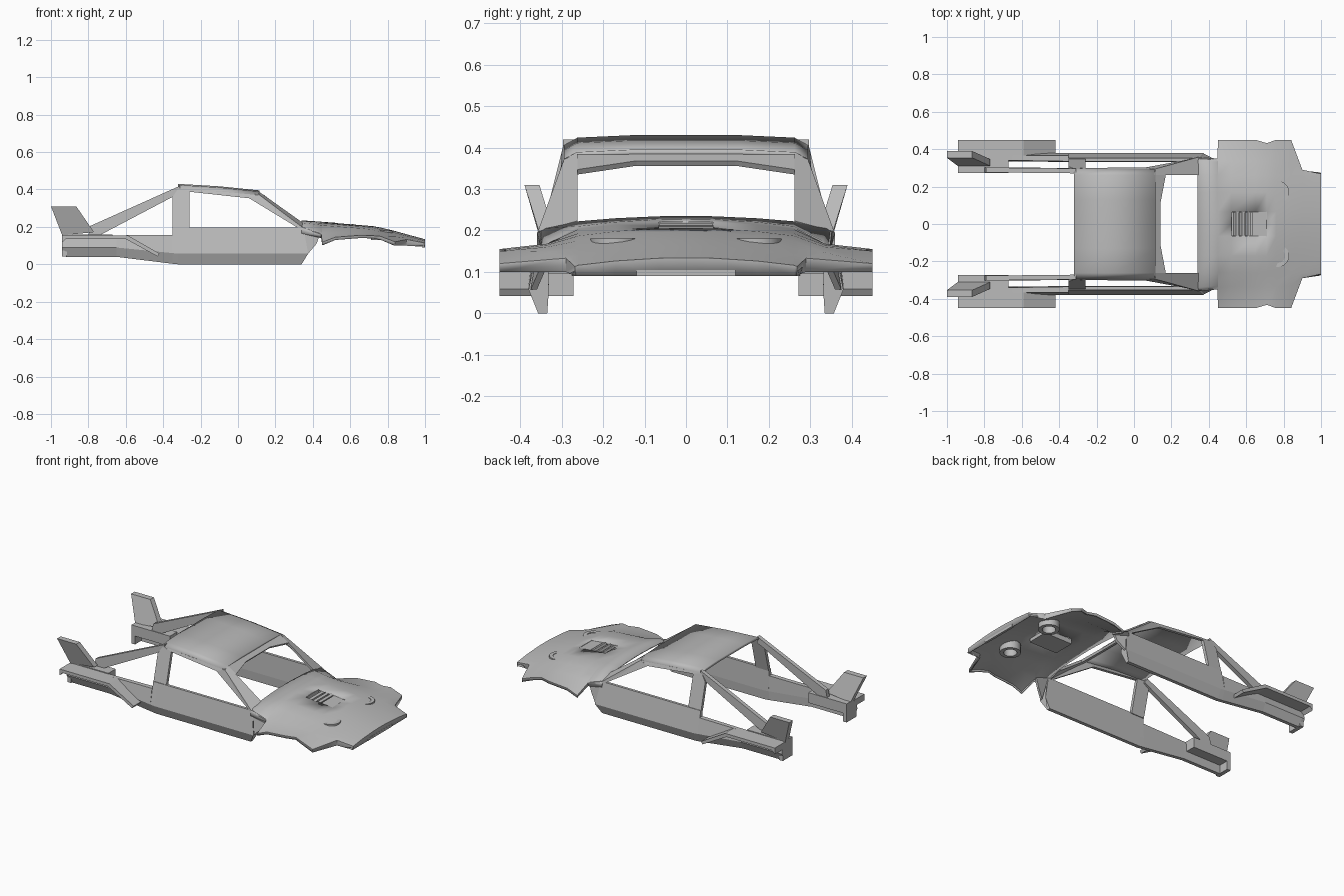
import bpy, bmesh, math
from mathutils import Vector

cube = bpy.data.objects.get("Cube")
if cube:
    bpy.data.objects.remove(cube, do_unlink=True)

grey = bpy.data.materials.new("body grey")
grey.use_nodes = True
grey.diffuse_color = (0.5, 0.5, 0.5, 1)
grey.node_tree.nodes["Principled BSDF"].inputs["Base Color"].default_value = (0.5, 0.5, 0.5, 1)


def finish(name, bm, recalc=True, smooth=None):
    if recalc:
        bmesh.ops.recalc_face_normals(bm, faces=bm.faces)
    mesh = bpy.data.meshes.new(name)
    bm.to_mesh(mesh)
    bm.free()
    mesh.materials.append(grey)
    if smooth:
        mesh.shade_smooth()
        mesh.set_sharp_from_angle(angle=math.radians(smooth))
    ob = bpy.data.objects.new(name, mesh)
    bpy.context.scene.collection.objects.link(ob)
    return ob


def loft(name, rings):
    """Join closed rings of points and cap both ends."""
    bm = bmesh.new()
    vs = [[bm.verts.new(p) for p in r] for r in rings]
    n = len(vs[0])
    for a, b in zip(vs, vs[1:]):
        for k in range(n):
            bm.faces.new((a[k], a[(k + 1) % n], b[(k + 1) % n], b[k]))
    bm.faces.new(vs[0])
    bm.faces.new(vs[-1])
    return finish(name, bm)


def prism(name, pts, offset):
    off = Vector(offset)
    return loft(name, [pts, [Vector(p) + off for p in pts]])


def box(name, x0, x1, y0, y1, z0, z1):
    return prism(name, [(x0, y0, z0), (x1, y0, z0), (x1, y1, z0), (x0, y1, z0)], (0, 0, z1 - z0))


def shell(name, rows, thickness, hole=None):
    """Skin half sections mirrored across y = 0, thickened downward."""
    bm = bmesh.new()
    grid = []
    for r in rows:
        full = [(x, -y, z) for x, y, z in reversed(r[1:])] + list(r)
        grid.append([bm.verts.new(p) for p in full])
    for a, b in zip(grid, grid[1:]):
        for j in range(len(a) - 1):
            mid = (a[j].co + b[j + 1].co) / 2
            if hole and hole(mid):
                continue
            bm.faces.new((a[j], b[j], b[j + 1], a[j + 1]))
    ob = finish(name, bm, recalc=False, smooth=28)
    mod = ob.modifiers.new("thickness", "SOLIDIFY")
    mod.thickness = thickness
    mod.offset = -1
    return ob


# Hood with flared front fenders: x, centre z, crease z, shoulder y z, edge y z, lip
VENT_Y, V0, V1 = 0.065, 0.52, 0.71
hood_spec = [
    (0.34, 0.235, 0.222, 0.34, 0.205, 0.36, 0.195, 0.03),
    (0.445, 0.228, 0.21, 0.33, 0.175, 0.35, 0.16, 0.02),
    (0.45, 0.227, 0.208, 0.34, 0.165, 0.45, 0.118, 0.015),
    (V0, 0.222, 0.203, 0.335, 0.168, 0.45, 0.145, 0.015),
    (0.65, 0.211, 0.193, 0.335, 0.168, 0.45, 0.155, 0.015),
    (V1, 0.206, 0.187, 0.335, 0.165, 0.432, 0.154, 0.015),
    (0.76, 0.197, 0.175, 0.335, 0.16, 0.45, 0.15, 0.018),
    (0.84, 0.178, 0.155, 0.33, 0.148, 0.45, 0.12, 0.02),
    (0.9, 0.161, 0.14, 0.28, 0.136, 0.29, 0.133, 0.033),
    (1.0, 0.134, 0.116, 0.262, 0.115, 0.268, 0.113, 0.02),
]
rows = []
for x, zc, zk, y4, z4, y5, z5, lip in hood_spec:
    r = [(x, y, zc + (zk - zc) * (y / 0.26) ** 2) for y in (0, VENT_Y, 0.17, 0.26)]
    rows.append(r + [(x, y4, z4), (x, y5, z5), (x, y5, z5 - lip)])
rows.append([(0.997, y, 0.09) for x, y, z in rows[-1]])
shell("hood", rows, 0.008, lambda m: abs(m.y) < VENT_Y and V0 < m.x < V1)

# Hood vent: recessed tray, slats and rear flap
box("vent_floor", V0, V1, -VENT_Y, VENT_Y, 0.176, 0.182)
for s in (-1, 1):
    box("vent_wall", V0, V1, s * VENT_Y - 0.003, s * VENT_Y + 0.003, 0.176, 0.205)
box("vent_back_wall", V0 - 0.003, V0 + 0.003, -VENT_Y, VENT_Y, 0.176, 0.22)
box("vent_front_wall", V1 - 0.003, V1 + 0.003, -VENT_Y, VENT_Y, 0.176, 0.204)
for i in range(3):
    x = 0.545 + 0.032 * i
    prism("vent_slat", [(x, -VENT_Y, 0.217), (x + 0.016, -VENT_Y, 0.212),
                        (x, -VENT_Y, 0.186), (x - 0.014, -VENT_Y, 0.188)], (0, 2 * VENT_Y, 0))
prism("vent_flap", [(0.63, -VENT_Y, 0.21), (V1, -VENT_Y, 0.202),
                    (V1, -VENT_Y, 0.192), (0.63, -VENT_Y, 0.182)], (0, 2 * VENT_Y, 0))
box("nose_plate", 0.985, 0.999, -0.12, 0.12, 0.09, 0.105)

# Roof panel
roof = []
for x, zc in ((-0.32, 0.43), (-0.1, 0.417), (0.115, 0.395)):
    roof.append([(x, 0, zc), (x, 0.13, zc), (x, 0.262, zc - 0.006), (x, 0.295, zc - 0.024)])
shell("roof", roof, 0.016)

# Windscreen header with corner gussets
prism("windscreen_header", [(0.11, -0.27, 0.386), (0.17, -0.262, 0.347), (0.143, -0.12, 0.368),
                            (0.143, 0.12, 0.368), (0.17, 0.262, 0.347), (0.11, 0.27, 0.386)],
      (-0.008, 0, -0.012))


def sill_ring(s, x, z0, z1, zt, yi, dx=(0, 0, 0)):
    """Six-sided body side section: floor, widest line, top."""
    pts = [(dx[0], 0.335, z0), (dx[0], 0.357, z0), (dx[1], 0.38, z1),
           (dx[2], 0.352 if zt > 0.17 else 0.365, zt), (dx[2], yi, zt), (dx[1], yi - 0.004, z1)]
    return [(x + d, s * y, z) for d, y, z in pts]


for s in (-1, 1):
    side = "left_" if s > 0 else "right_"

    def P(*pts):
        return [(x, s * y, z) for x, y, z in pts]

    # Body side: door section and rear quarter
    loft(side + "door", [sill_ring(s, -0.35, 0.003, 0.06, 0.197, 0.335),
                         sill_ring(s, -0.32, 0, 0.057, 0.197, 0.335),
                         sill_ring(s, 0.34, 0, 0.057, 0.197, 0.335, (0, 0.035, 0.01))])
    prism(side + "door_front", P((0.35, 0.352, 0.197), (0.375, 0.375, 0.057),
                                 (0.42, 0.352, 0.11), (0.44, 0.348, 0.165)), (0, -s * 0.015, 0))
    loft(side + "rear_quarter", [sill_ring(s, -0.94, 0.05, 0.09, 0.15, 0.34),
                                 sill_ring(s, -0.92, 0.04, 0.09, 0.155, 0.34),
                                 sill_ring(s, -0.65, 0.04, 0.09, 0.155, 0.34),
                                 sill_ring(s, -0.35, 0.003, 0.06, 0.157, 0.335)])

    # Rear box and flared rear fender plate
    box(side + "rear_box", -0.94, -0.67, s * 0.272, s * 0.345, 0.095, 0.16)
    box(side + "rear_end_wall", -0.94, -0.915, s * 0.272, s * 0.37, 0.042, 0.1)
    prism(side + "rear_fender", P((-0.94, 0.35, 0.115), (-0.92, 0.35, 0.135), (-0.6, 0.35, 0.135),
                                  (-0.43, 0.35, 0.042), (-0.42, 0.35, 0.058), (-0.59, 0.35, 0.155),
                                  (-0.94, 0.35, 0.155)), (0, s * 0.1, 0))

    # Cabin frame
    prism(side + "rear_pillar", P((-0.35, 0.35, 0.19), (-0.26, 0.35, 0.19), (-0.26, 0.3, 0.39),
                                  (-0.32, 0.296, 0.406), (-0.35, 0.307, 0.36)), (0, -s * 0.02, 0))
    prism(side + "roof_rail", P((-0.32, 0.295, 0.406), (0.115, 0.293, 0.373),
                                (0.06, 0.302, 0.353), (-0.26, 0.3, 0.388)), (0, -s * 0.018, 0))
    prism(side + "front_pillar_face", P((0.11, 0.262, 0.39), (0.112, 0.294, 0.373),
                                        (0.345, 0.358, 0.197), (0.345, 0.262, 0.223)),
          (-0.008, 0, -0.012))
    prism(side + "front_pillar_side", P((0.112, 0.294, 0.373), (0.345, 0.358, 0.197),
                                        (0.32, 0.35, 0.195), (0.06, 0.302, 0.353)),
          (0, -s * 0.018, 0))
    prism(side + "rear_strut", P((-0.31, 0.297, 0.42), (-0.79, 0.302, 0.205),
                                 (-0.8, 0.302, 0.155), (-0.74, 0.302, 0.155),
                                 (-0.36, 0.3, 0.355), (-0.31, 0.297, 0.38)), (0, -s * 0.026, 0))

    # Outward leaning tail fin
    prism(side + "tail_fin", P((-1, 0.39, 0.31), (-0.865, 0.39, 0.31),
                               (-0.77, 0.347, 0.172), (-0.94, 0.345, 0.155)), (0, -s * 0.036, 0))

    # Damper mount ring below the hood
    bm = bmesh.new()
    n = 20
    loops = []
    for rad, z in ((0.06, 0.18), (0.06, 0.13), (0.038, 0.13), (0.038, 0.18)):
        loops.append([bm.verts.new((0.77 + rad * math.cos(k * math.tau / n),
                                    s * 0.17 + rad * math.sin(k * math.tau / n), z))
                      for k in range(n)])
    for a, b in zip(loops, loops[1:] + loops[:1]):
        for k in range(n):
            bm.faces.new((a[k], a[(k + 1) % n], b[(k + 1) % n], b[k]))
    finish(side + "damper_mount", bm, smooth=35)
